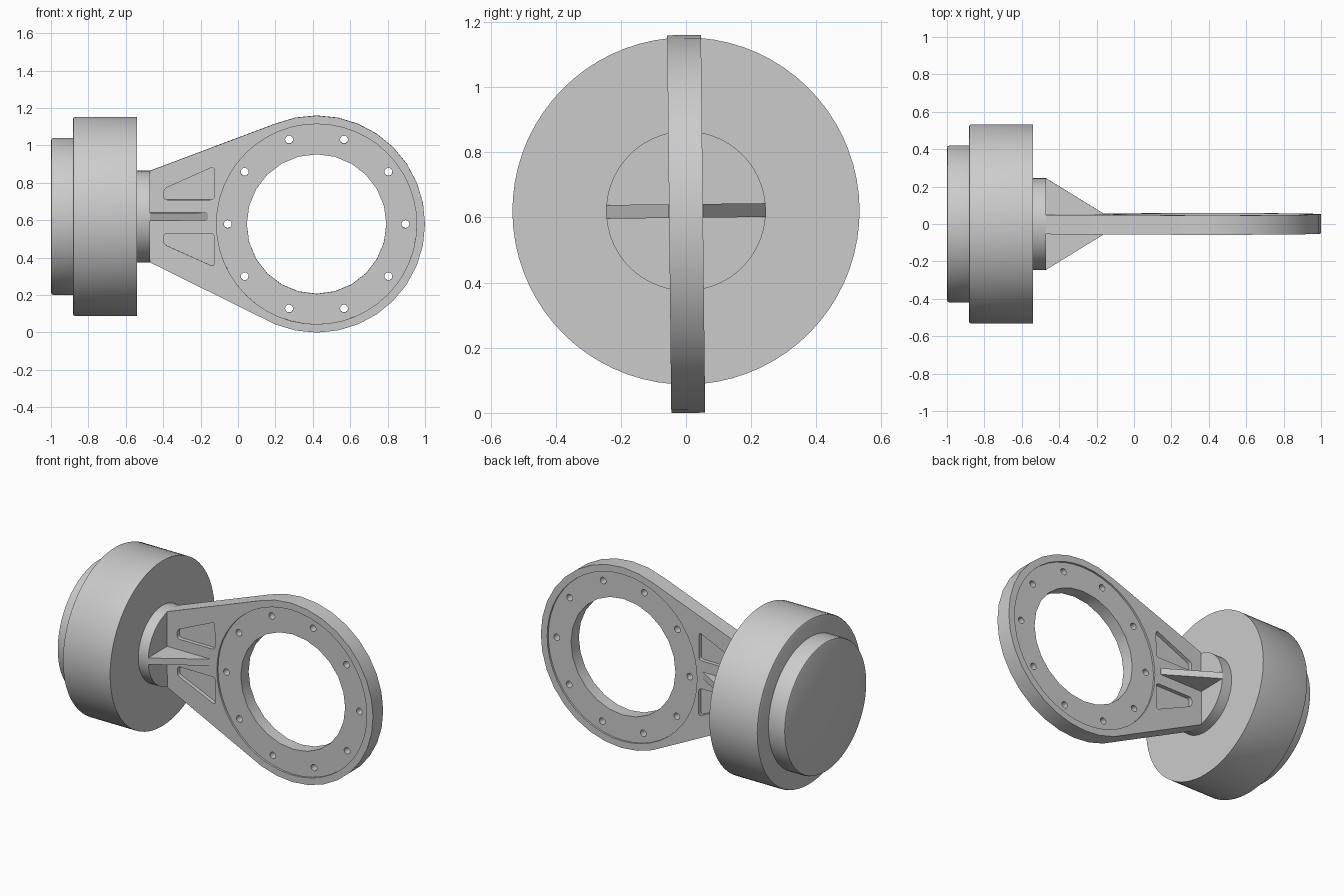
import bpy
import bmesh
from math import cos, sin, pi, radians
from mathutils import Matrix, Vector
from mathutils.geometry import convex_hull_2d

cube = bpy.data.objects.get("Cube")
if cube:
    bpy.data.objects.remove(cube, do_unlink=True)

grey = bpy.data.materials.new("plain grey")
grey.use_nodes = True
grey.diffuse_color = (0.6, 0.6, 0.6, 1)
grey.node_tree.nodes["Principled BSDF"].inputs["Base Color"].default_value = (0.6, 0.6, 0.6, 1)

AXIS_Z = 0.62             # height of the housing axis
RING_X, RING_Z = 0.42, 0.58
RING_R = 0.58
HALF = 0.052              # half thickness of the plate
TILT = (Matrix.Translation((0, 0, AXIS_Z)) @ Matrix.Rotation(0.011, 4, 'X')
        @ Matrix.Translation((0, 0, -AXIS_Z)))


def make_object(name, bm):
    bmesh.ops.recalc_face_normals(bm, faces=bm.faces)
    mesh = bpy.data.meshes.new(name)
    bm.to_mesh(mesh)
    bm.free()
    mesh.materials.append(grey)
    obj = bpy.data.objects.new(name, mesh)
    bpy.context.collection.objects.link(obj)
    return obj


def activate(obj):
    bpy.ops.object.select_all(action='DESELECT')
    obj.select_set(True)
    bpy.context.view_layer.objects.active = obj


def finish(obj):
    activate(obj)
    bpy.ops.object.shade_smooth_by_angle(angle=radians(30))
    obj.data.transform(TILT)


def extrude(name, outline, axis, start, end):
    """Solid from a 2D outline: axis 'Y' uses (x, z), axis 'Z' uses (x, y)."""
    bm = bmesh.new()
    place = (lambda a, b: (a, start, b)) if axis == 'Y' else (lambda a, b: (a, b, start))
    face = bm.faces.new([bm.verts.new(place(a, b)) for a, b in outline])
    moved = bmesh.ops.extrude_face_region(bm, geom=[face])["geom"]
    offset = (0, end - start, 0) if axis == 'Y' else (0, 0, end - start)
    bmesh.ops.translate(bm, vec=offset, verts=[v for v in moved if isinstance(v, bmesh.types.BMVert)])
    return make_object(name, bm)


def circle(x, z, r, n):
    return [(x + r * cos(2 * pi * i / n), z + r * sin(2 * pi * i / n)) for i in range(n)]


def rounded(points, r, steps=4):
    """Round the corners of a polygon with short curves."""
    out = []
    for i, p in enumerate(points):
        p = Vector(p)
        a = p + (Vector(points[i - 1]) - p).normalized() * r
        b = p + (Vector(points[(i + 1) % len(points)]) - p).normalized() * r
        for s in range(steps + 1):
            t = s / steps
            out.append(tuple(a * (1 - t) ** 2 + p * 2 * t * (1 - t) + b * t * t))
    return out


def lathe(name, profile, n=72):
    """Revolve (x, radius) points about the housing axis."""
    bm = bmesh.new()
    rings = [[bm.verts.new((x, a, AXIS_Z + b)) for a, b in circle(0, 0, r, n)] for x, r in profile]
    for low, high in zip(rings, rings[1:]):
        for i in range(n):
            j = (i + 1) % n
            bm.faces.new((low[i], low[j], high[j], high[i]))
    bm.faces.new(rings[0])
    bm.faces.new(rings[-1])
    finish(make_object(name, bm))


def cut(target, cutter):
    mod = target.modifiers.new("cut", 'BOOLEAN')
    mod.operation = 'DIFFERENCE'
    mod.solver = 'EXACT'
    mod.object = cutter
    activate(target)
    bpy.ops.object.modifier_apply(modifier=mod.name)
    bpy.data.objects.remove(cutter, do_unlink=True)


# Round housing, end cap and hub
B = 0.014
lathe("end_cap", [(-1, 0.42 - B), (-1 + B * 0.3, 0.42 - B * 0.3), (-1 + B, 0.42), (-0.88, 0.42)])
lathe("housing", [(-0.883, 0.533 - B), (-0.883 + B * 0.3, 0.533 - B * 0.3),
                  (-0.883 + B, 0.533), (-0.54, 0.533)])
lathe("hub", [(-0.54, 0.245), (-0.47, 0.245)])

# Teardrop plate: the hull of the ring and the hub edge
points = circle(RING_X, RING_Z, RING_R, 32)
points += [(-0.47, AXIS_Z - 0.245), (-0.47, AXIS_Z + 0.245)]
plate = extrude("ring_plate", [points[i] for i in convex_hull_2d(points)], 'Y', -HALF, HALF)

# Central opening and bolt holes
cut(plate, extrude("opening_cutter", circle(RING_X, RING_Z, 0.373, 24), 'Y', -0.2, 0.2))
for x, z in circle(RING_X, RING_Z, 0.475, 10):
    cut(plate, extrude("bolt_cutter", circle(x, z, 0.021, 16), 'Y', -0.2, 0.2))

# Shallow round recess and two pockets on each face
pocket = [(-0.397, 0.09), (-0.128, 0.09), (-0.128, 0.268), (-0.397, 0.148)]
for side in (-1, 1):
    cut(plate, extrude("recess_cutter", circle(RING_X, RING_Z, 0.535, 48), 'Y',
                       side * (HALF - 0.012), side * 0.2))
    for up in (-1, 1):
        outline = rounded([(x, AXIS_Z + up * z) for x, z in pocket], 0.02)
        cut(plate, extrude("pocket_cutter", outline, 'Y', side * (HALF - 0.025), side * 0.2))
finish(plate)

# Triangular ribs bracing the plate against the hub
for side, name in ((-1, "front_rib"), (1, "back_rib")):
    outline = [(-0.47, side * 0.04), (-0.16, side * 0.04), (-0.16, side * 0.054), (-0.47, side * 0.245)]
    finish(extrude(name, outline, 'Z', AXIS_Z - 0.021, AXIS_Z + 0.021))
